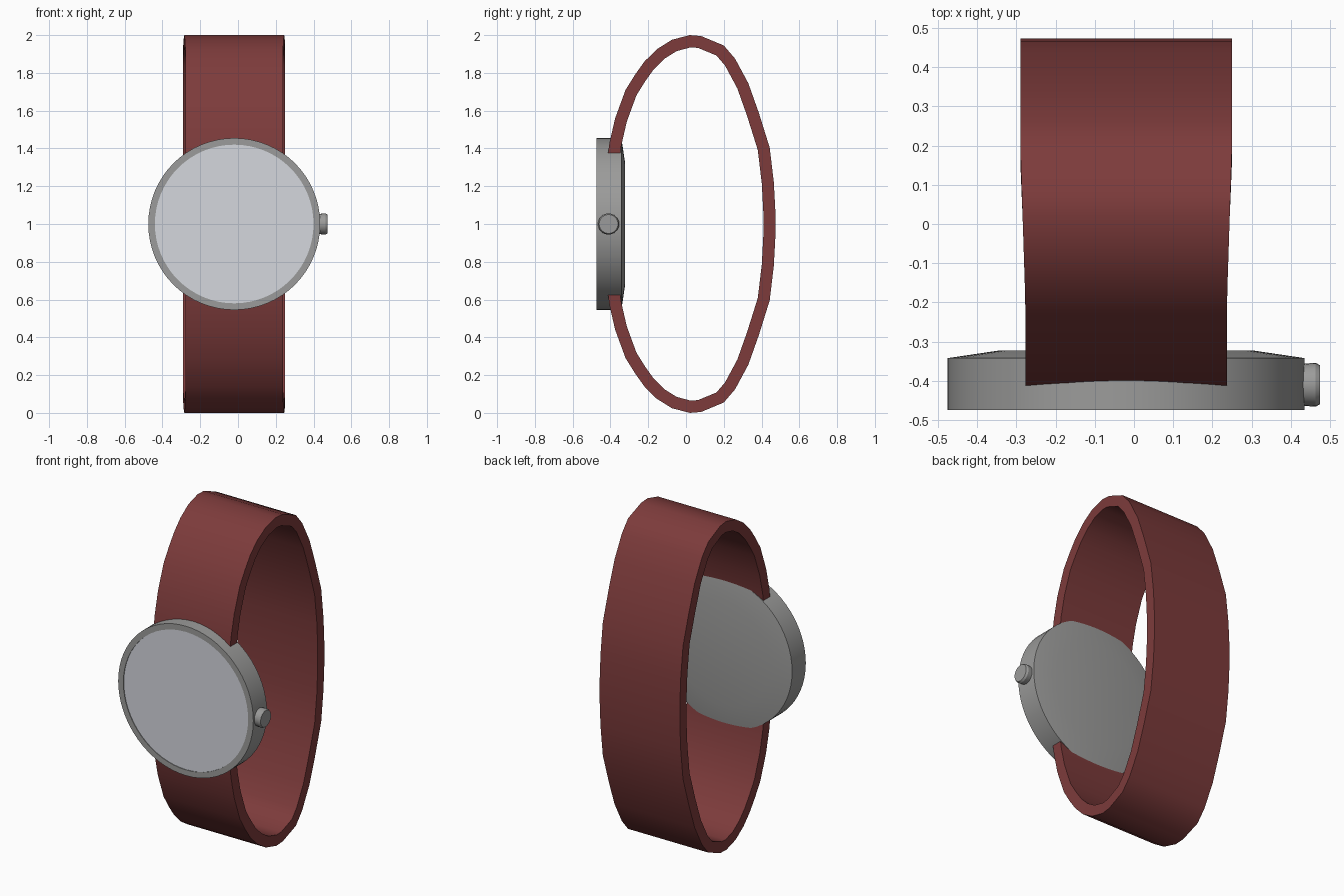
import bpy, bmesh, math
from mathutils import Vector

cube = bpy.data.objects.get("Cube")
if cube:
    bpy.data.objects.remove(cube, do_unlink=True)

CENTRE_X = -0.02


def material(name, rgb):
    mat = bpy.data.materials.new(name)
    mat.use_nodes = True
    mat.diffuse_color = (*rgb, 1)
    mat.node_tree.nodes["Principled BSDF"].inputs["Base Color"].default_value = (*rgb, 1)
    return mat


def finish(bm, name, mat, thickness=0):
    mesh = bpy.data.meshes.new(name)
    bm.to_mesh(mesh)
    bm.free()
    obj = bpy.data.objects.new(name, mesh)
    bpy.context.collection.objects.link(obj)
    mesh.materials.append(mat)
    bpy.ops.object.select_all(action='DESELECT')
    obj.select_set(True)
    bpy.context.view_layer.objects.active = obj
    if thickness:
        mod = obj.modifiers.new("thickness", 'SOLIDIFY')
        mod.thickness = thickness
        mod.offset = -1
        mod.use_even_offset = True
        bpy.ops.object.modifier_apply(modifier=mod.name)
    bpy.ops.object.shade_smooth_by_angle(angle=math.radians(30))
    return obj


def lathe(name, mat, origin, axis, profile, segments):
    """Turn (radius, distance) pairs around an axis and close both ends."""
    turn = Vector(axis).to_track_quat('Z', 'Y')
    bm = bmesh.new()
    rings = []
    for r, d in profile:
        angles = [math.tau * i / segments for i in range(segments)]
        rings.append([bm.verts.new(Vector(origin) + turn @ Vector(
            (r * math.cos(a), r * math.sin(a), d))) for a in angles])
    for a, b in zip(rings, rings[1:]):
        for i in range(segments):
            j = (i + 1) % segments
            bm.faces.new((a[i], a[j], b[j], b[i]))
    bm.faces.new(rings[0][::-1])
    bm.faces.new(rings[-1])
    bmesh.ops.recalc_face_normals(bm, faces=bm.faces)
    return finish(bm, name, mat)


leather = material("dark red leather", (0.205, 0.044, 0.044))
steel = material("grey steel", (0.33, 0.33, 0.325))
silver = material("pale silver", (0.66, 0.68, 0.73))

# Case: domed back, straight side, rim around a shallow recess
lathe("case", steel, (CENTRE_X, 0, 1), (0, 1, 0),
      [(0.42, -0.467), (0.42, -0.474), (0.455, -0.474),
       (0.455, -0.342), (0.32, -0.322)], 64)

# Dial plate in the recess
lathe("dial", silver, (CENTRE_X, 0, 1), (0, 1, 0),
      [(0.42, -0.470), (0.42, -0.465)], 64)

# Crown on the left side of the case
lathe("crown", steel, (0, -0.41, 1), (1, 0, 0),
      [(0.052, 0.41), (0.056, 0.463), (0.05, 0.474)], 24)

# Strap: upper half of the outer outline (y, z), mirrored below the middle
upper = [(-0.416, 1.35), (-0.405, 1.43), (-0.375, 1.56), (-0.32, 1.71),
         (-0.27, 1.79), (-0.22, 1.86), (-0.155, 1.925), (-0.075, 1.975),
         (0.02, 2.0), (0.08, 1.995), (0.2, 1.945), (0.26, 1.875),
         (0.33, 1.745), (0.385, 1.59), (0.443, 1.405), (0.465, 1.22),
         (0.473, 1.07)]
outline = upper + [(y, 2 - z) for y, z in reversed(upper)]
bm = bmesh.new()
rows = []
for y, z in outline:
    blend = min(max((y + 0.2) / 0.4, 0), 1)
    half = 0.257 + 0.013 * blend
    rows.append([bm.verts.new((CENTRE_X + s * half, y, z)) for s in (-1, 1)])
for (a, b), (c, d) in zip(rows, rows[1:]):
    bm.faces.new((a, b, d, c))
bm.normal_update()
# Face the band outward so that the thickness grows inward
if max(bm.faces, key=lambda f: f.calc_center_median().z).normal.z < 0:
    bmesh.ops.reverse_faces(bm, faces=bm.faces)
finish(bm, "strap", leather, 0.064)
